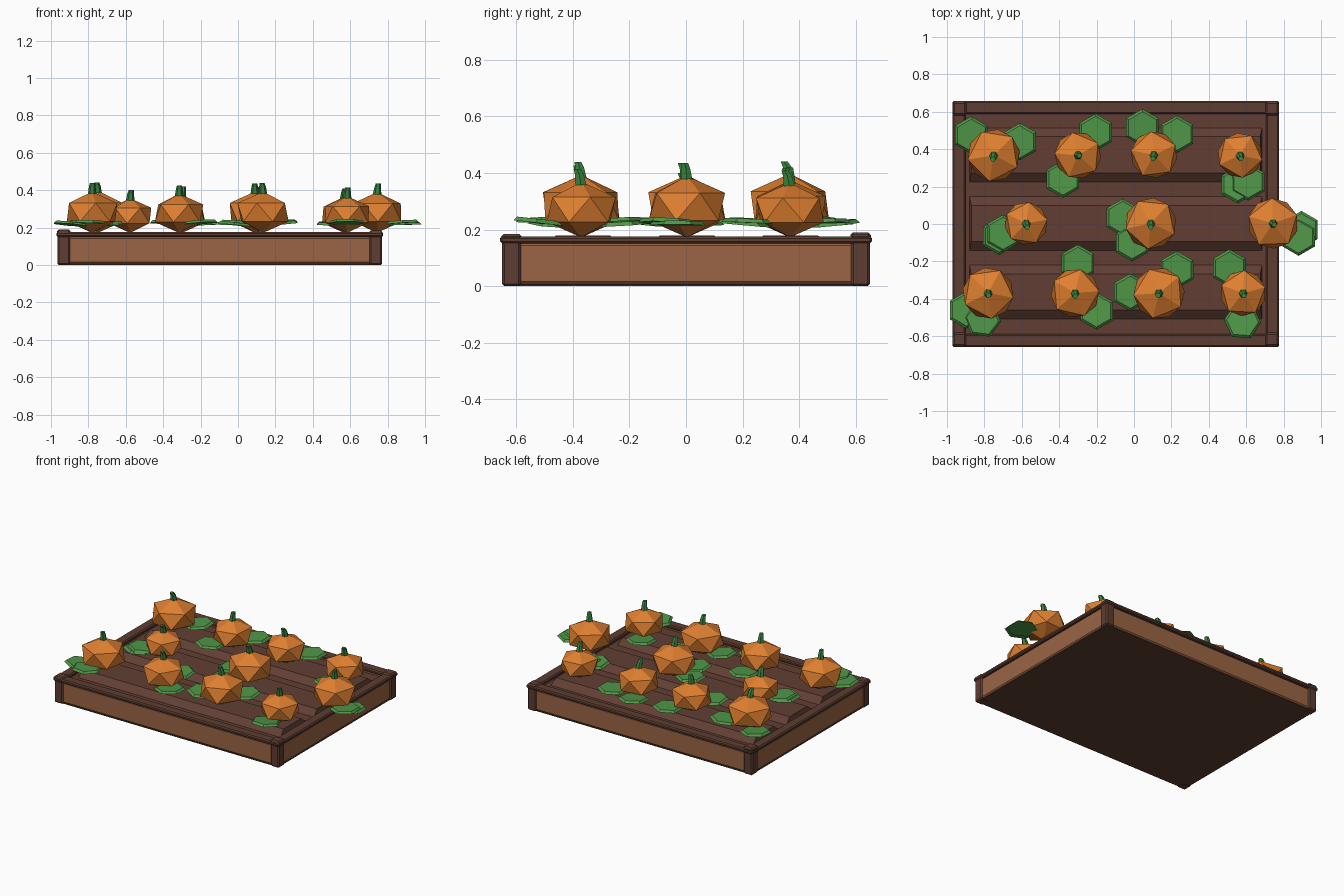
import bpy, bmesh, random
from math import radians, cos, sin, pi, atan2
from mathutils import Matrix, Vector

random.seed(4)
cube = bpy.data.objects.get("Cube")
if cube:
    bpy.data.objects.remove(cube, do_unlink=True)


def material(name, r, g, b):
    m = bpy.data.materials.new(name)
    m.use_nodes = True
    m.diffuse_color = (r, g, b, 1)
    m.node_tree.nodes["Principled BSDF"].inputs["Base Color"].default_value = (r, g, b, 1)
    return m


ORANGE = material("pumpkin orange", .74, .215, .03)
LEAF = material("leaf green", .08, .31, .065)
STEM = material("stem green", .04, .23, .05)
PLANK = material("plank brown", .33, .13, .058)
TRIM = material("dark trim brown", .11, .047, .031)
SOIL = material("soil brown", .12, .049, .035)


def finish(bm, name, mat):
    bmesh.ops.recalc_face_normals(bm, faces=bm.faces)
    mesh = bpy.data.meshes.new(name)
    bm.to_mesh(mesh)
    bm.free()
    mesh.materials.append(mat)
    obj = bpy.data.objects.new(name, mesh)
    bpy.context.collection.objects.link(obj)
    return obj


def box(name, mat, x0, x1, y0, y1, z0, z1, bevel=0):
    bm = bmesh.new()
    size = Matrix.Diagonal((x1 - x0, y1 - y0, z1 - z0, 1))
    middle = Matrix.Translation(((x0 + x1) / 2, (y0 + y1) / 2, (z0 + z1) / 2))
    bmesh.ops.create_cube(bm, size=1, matrix=middle @ size)
    if bevel:
        bmesh.ops.bevel(bm, geom=bm.edges[:], offset=bevel, segments=1, affect='EDGES')
    return finish(bm, name, mat)


# Planter: the bed is off centre because the outer leaves overhang
CX, HX, HY = -.0975, .8675, .65
X0, X1 = CX - HX, CX + HX

box("soil_bed", SOIL, X0 + .03, X1 - .03, -HY + .03, HY - .03, .004, .14)
for side, label in ((-1, "right"), (1, "left")):
    x = CX + side * (HX - .03)
    box(f"{label}_wall", PLANK, x - .022, x + .022, -.6, .6, .004, .155, .012)
    x = CX + side * (HX - .029)
    box(f"{label}_rim", TRIM, x - .034, x + .034, -.655, .655, .15, .175, .007)
for side, label in ((-1, "front"), (1, "back")):
    y = side * (HY - .03)
    box(f"{label}_wall", PLANK, X0 + .05, X1 - .05, y - .022, y + .022, .004, .155, .012)
    y = side * (HY - .027)
    box(f"{label}_rim", TRIM, X0 - .006, X1 + .006, y - .034, y + .034, .151, .176, .007)
    for sx, end in ((-1, "right"), (1, "left")):
        px, py = CX + sx * (HX - .033), side * (HY - .033)
        top = .19 if (sx, side) == (-1, 1) else .184
        box(f"{label}_{end}_post", TRIM, px - .033, px + .033, py - .033, py + .033, 0, .16, .008)
        box(f"{label}_{end}_cap", TRIM, px - .036, px + .036, py - .036, py + .036, .16, top, .009)
box("base_board", TRIM, X0 + .012, X1 - .012, -HY + .012, HY - .012, .001, .006)

# Raised planting rows with sloping sides
for i in range(3):
    y = .37 - i * .367
    bm = bmesh.new()
    low = [bm.verts.new((x, y + s * .147, .138)) for x, s in ((-.88, -1), (.685, -1), (.685, 1), (-.88, 1))]
    high = [bm.verts.new((x, y + s * .097, .178)) for x, s in ((-.87, -1), (.675, -1), (.675, 1), (-.87, 1))]
    bm.faces.new(low)
    bm.faces.new(high)
    for k in range(4):
        n = (k + 1) % 4
        bm.faces.new((low[k], low[n], high[n], high[k]))
    finish(bm, f"soil_row_{i + 1}", SOIL)


def pumpkin(i, x, y, width, turn):
    radius = width / .894
    height = radius * .72
    bm = bmesh.new()
    shape = Matrix.Translation((x, y, .172 + height)) @ Matrix.Rotation(radians(turn), 4, 'Z')
    bmesh.ops.create_icosphere(bm, subdivisions=1, radius=1,
                               matrix=shape @ Matrix.Diagonal((radius, radius, height, 1)))
    finish(bm, f"pumpkin_{i}", ORANGE)
    # Stem: a leaning, tapered stalk with a bent tip
    top = Vector((x, y, .172 + 2 * height - .02))
    lean = Vector((random.uniform(-.1, .1), random.uniform(-.25, .05), 1)).normalized()
    bend = (lean + Vector((lean.x, lean.y * 1.5, 0))).normalized()
    bm = bmesh.new()
    rings = []
    for centre, r in ((top, .024), (top + lean * .045, .018), (top + lean * .045 + bend * .022, .014)):
        rings.append([bm.verts.new(centre + Vector((r * cos(k * pi / 3), r * sin(k * pi / 3), 0)))
                      for k in range(6)])
    bm.faces.new(rings[0])
    bm.faces.new(rings[-1])
    for a, b in zip(rings, rings[1:]):
        for k in range(6):
            n = (k + 1) % 6
            bm.faces.new((a[k], a[n], b[n], b[k]))
    finish(bm, f"stem_{i}", STEM)


def leaf(name, x, y, away, z):
    # Thin six-sided leaf, its outer edge lifted away from the pumpkin
    tilt = Matrix.Rotation(away, 4, 'Z') @ Matrix.Rotation(radians(random.uniform(-7, -1)), 4, 'Y')
    bm = bmesh.new()
    place = Matrix.Translation((x, y, z)) @ tilt @ Matrix.Rotation(-away, 4, 'Z')
    bmesh.ops.create_cone(bm, cap_ends=True, segments=6, radius1=.1, radius2=.086, depth=.014,
                          matrix=place @ Matrix.Rotation(radians(30 + random.uniform(-8, 8)), 4, 'Z')
                          if random.random() < .1 else place @ Matrix.Rotation(pi / 2 + pi / 6, 4, 'Z'))
    finish(bm, name, LEAF)


# Each plant: x, y, half width, turn, then the centres of its two leaves
PLANTS = [
    (-.75, .367, .14, -27, (-.87, .475), (-.61, .44)),
    (-.30, .367, .125, 31, (-.205, .49), (-.38, .24)),
    (.107, .37, .125, 25, (.045, .515), (.23, .48)),
    (.567, .367, .12, 60, (.555, .21), (.61, .225)),
    (-.577, .003, .115, 10, (-.72, -.065), (-.70, -.05)),
    (.09, .003, .137, 48, (-.06, .035), (-.01, -.10)),
    (.743, .003, .135, 20, (.895, -.03), (.88, -.07)),
    (-.78, -.37, .137, -10, (-.897, -.46), (-.81, -.51)),
    (-.315, -.37, .13, 5, (-.30, -.21), (-.20, -.465)),
    (.134, -.37, .137, 40, (-.02, -.365), (.23, -.245)),
    (.583, -.37, .122, 15, (.51, -.235), (.58, -.52)),
]
for i, (x, y, width, turn, *leaves) in enumerate(PLANTS, 1):
    pumpkin(i, x, y, width, turn)
    for k, (lx, ly) in enumerate(leaves):
        leaf(f"leaf_{i}_{k + 1}", lx, ly, atan2(ly - y, lx - x), .222 + k * .008)
